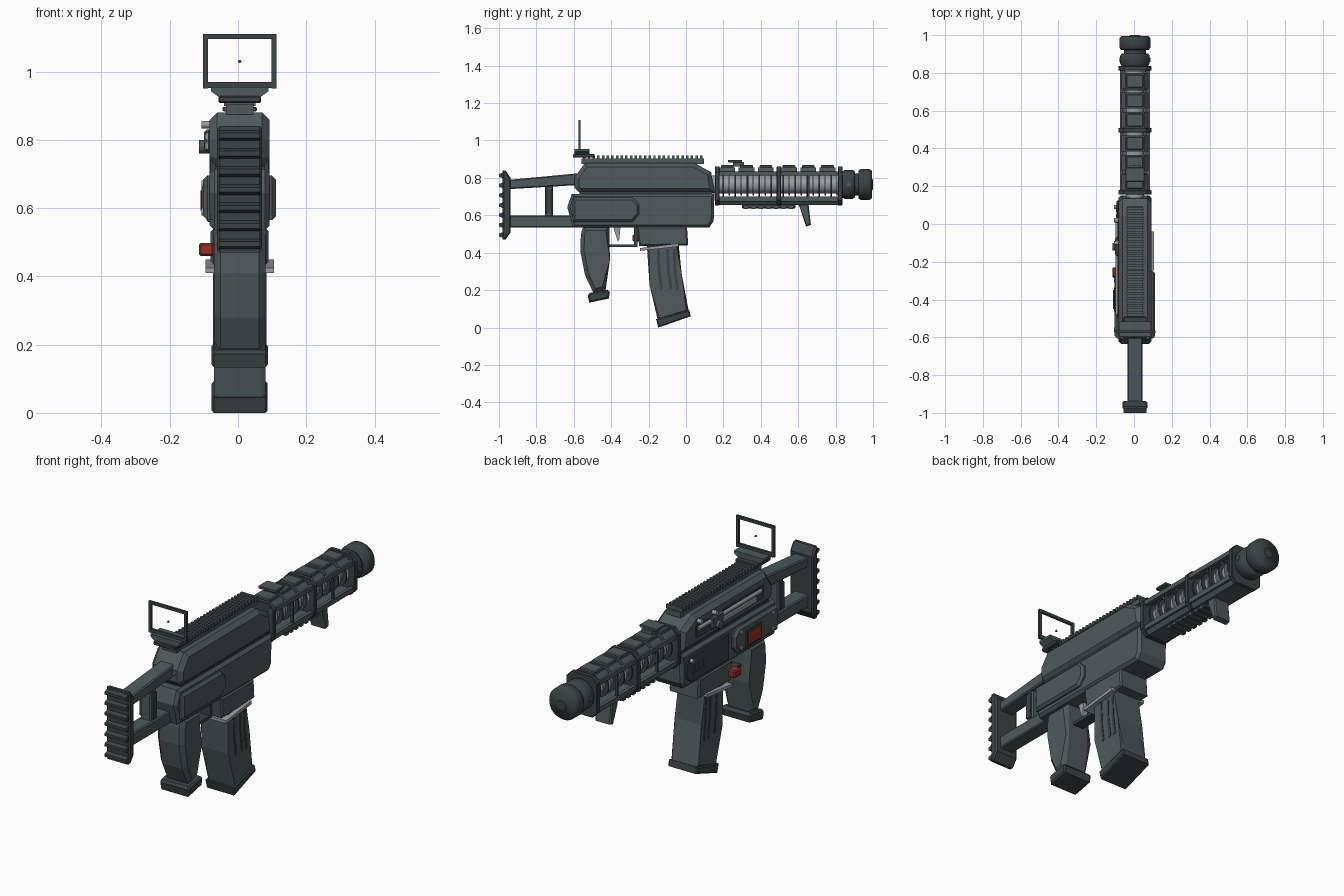
import bpy, bmesh, math
from mathutils import Vector, Matrix

cube = bpy.data.objects.get("Cube")
if cube:
    bpy.data.objects.remove(cube, do_unlink=True)

CX = 0.005  # centre plane of the body


def material(name, rgb):
    m = bpy.data.materials.new(name)
    m.use_nodes = True
    m.diffuse_color = (*rgb, 1)
    m.node_tree.nodes["Principled BSDF"].inputs["Base Color"].default_value = (*rgb, 1)
    return m


GUN = material("gunmetal", (0.08, 0.1, 0.106))
DARK = material("dark_gunmetal", (0.045, 0.055, 0.058))
STEEL = material("steel", (0.32, 0.34, 0.35))
RED = material("red", (0.3, 0.03, 0.02))


def finish(name, bm, mat):
    bmesh.ops.recalc_face_normals(bm, faces=bm.faces)
    me = bpy.data.meshes.new(name)
    bm.to_mesh(me)
    bm.free()
    me.materials.append(mat)
    ob = bpy.data.objects.new(name, me)
    bpy.context.collection.objects.link(ob)
    return ob


def prism(name, profile, a, b, mat=GUN, chamfer=0.0, axis="x"):
    """Extrude a (y,z) profile along x, or an (x,z) profile along y; chamfer the end caps."""
    place = (lambda p, t: (t, *p)) if axis == "x" else (lambda p, t: (p[0], t, p[1]))
    bm = bmesh.new()
    caps = [bm.faces.new([bm.verts.new(place(p, t)) for p in profile]) for t in (a, b)]
    rim = [e for f in caps for e in f.edges]
    n = len(profile)
    v0, v1 = list(caps[0].verts), list(caps[1].verts)
    for i in range(n):
        j = (i + 1) % n
        bm.faces.new((v0[i], v0[j], v1[j], v1[i]))
    if chamfer:
        bmesh.ops.bevel(bm, geom=rim, offset=chamfer, segments=1, affect="EDGES", clamp_overlap=True)
    return finish(name, bm, mat)


def box(name, x, y, z, mat=GUN, chamfer=0.0):
    bm = bmesh.new()
    bmesh.ops.create_cube(bm, size=1)
    for v in bm.verts:
        v.co = [(r[0] + r[1]) / 2 + c * (r[1] - r[0]) for r, c in zip((x, y, z), v.co)]
    if chamfer:
        bmesh.ops.bevel(bm, geom=bm.edges[:], offset=chamfer, segments=1, affect="EDGES")
    return finish(name, bm, mat)


def mid(half):
    return CX - half, CX + half


def lathe(name, profile, z, mat=GUN, x=CX, sides=32):
    """Spin a (y, radius) profile round an axis along y."""
    bm = bmesh.new()
    rings = []
    for y, r in profile:
        rings.append([bm.verts.new((x + r * math.cos(t), y, z + r * math.sin(t)))
                      for t in (2 * math.pi * k / sides for k in range(sides))])
    for r0, r1 in zip(rings, rings[1:]):
        for k in range(sides):
            bm.faces.new((r0[k], r0[k - 1], r1[k - 1], r1[k]))
    bm.faces.new(rings[0])
    bm.faces.new(rings[-1])
    for f in bm.faces:
        f.smooth = len(f.verts) == 4
    for e in bm.edges:
        e.smooth = e.calc_face_angle(0) < math.radians(35)
    return finish(name, bm, mat)


def knob(name, y, z, r, x0, x1, mat=GUN):
    """Short cylinder along x."""
    bm = bmesh.new()
    m = Matrix.Translation(((x0 + x1) / 2, y, z)) @ Matrix.Rotation(math.pi / 2, 4, "Y")
    bmesh.ops.create_cone(bm, cap_ends=True, segments=12, radius1=r, radius2=r,
                          depth=abs(x1 - x0), matrix=m)
    return finish(name, bm, mat)


# Shoulder stock
prism("butt_plate", [(-0.98, 0.84), (-0.965, 0.84), (-0.937, 0.8), (-0.937, 0.51),
                     (-0.965, 0.47), (-0.98, 0.47)], *mid(0.066), DARK, 0.008)
for i in range(7):
    z = 0.495 + i * 0.053
    prism("butt_ridge", [(-0.978, z - 0.016), (-1, z - 0.007), (-1, z + 0.007), (-0.978, z + 0.016)],
          *mid(0.06), DARK)
prism("upper_stock_bar", [(-0.945, 0.74), (-0.945, 0.79), (-0.57, 0.825), (-0.57, 0.762)], *mid(0.04), GUN, 0.006)
box("lower_stock_bar", mid(0.04), (-0.945, -0.58), (0.535, 0.6), GUN, 0.006)
box("stock_strut", mid(0.03), (-0.755, -0.71), (0.585, 0.77), GUN, 0.006)
box("strut_band", mid(0.038), (-0.748, -0.717), (0.61, 0.74), DARK)

# Receiver
prism("upper_receiver", [(-0.595, 0.805), (-0.54, 0.88), (0.045, 0.88), (0.135, 0.83), (0.152, 0.72),
                         (-0.57, 0.72), (-0.595, 0.745)], *mid(0.088), GUN, 0.022)
prism("receiver_seam", [(-0.57, 0.7), (-0.57, 0.735), (0.14, 0.735), (0.14, 0.7)], *mid(0.072), DARK)
prism("lower_receiver", [(-0.635, 0.645), (-0.61, 0.715), (0.152, 0.715), (0.148, 0.57), (0.125, 0.535),
                         (-0.605, 0.535)], *mid(0.088), GUN, 0.014)
panel = [(-0.605, 0.565), (-0.605, 0.695), (-0.285, 0.695), (-0.25, 0.66), (-0.25, 0.605), (-0.285, 0.565)]
prism("right_grip_panel", panel, 0.08, 0.112, GUN, 0.012)
prism("left_grip_panel", panel, -0.102, -0.07, GUN, 0.012)
prism("rear_cap", [(-0.6, 0.78), (-0.55, 0.865), (-0.5, 0.865), (-0.5, 0.78)], *mid(0.06), DARK)

# Fittings on the ejection side
lathe("charging_rod", [(-0.48, 0.012), (0.03, 0.012)], 0.81, STEEL, -0.085, 12)
box("charging_slot", (-0.088, -0.08), (-0.5, 0.04), (0.765, 0.83), DARK)
box("bolt_cover", (-0.098, -0.08), (-0.44, -0.16), (0.77, 0.795), STEEL, 0.004)
box("bolt_carrier", (-0.1, -0.08), (-0.17, -0.07), (0.765, 0.83), GUN, 0.008)
knob("charging_handle", -0.12, 0.78, 0.02, -0.115, -0.08)
for y, z in ((-0.1, 0.845), (0.02, 0.845), (-0.56, 0.67), (-0.56, 0.59), (-0.3, 0.67), (-0.3, 0.59), (0.09, 0.67)):
    knob("bolt_head", y, z, 0.011, -0.107, -0.08, STEEL)
prism("side_plate", [(-0.22, 0.56), (-0.22, 0.69), (0.1, 0.69), (0.125, 0.66), (0.125, 0.59), (0.09, 0.56)],
      -0.092, -0.08, DARK, 0.004)
for i in range(4):
    y = 0.08 - i * 0.03
    box("side_vent", (-0.096, -0.085), (y - 0.016, y), (0.6, 0.64), GUN)
box("selector_frame", (-0.107, -0.09), (-0.465, -0.335), (0.58, 0.665), DARK, 0.004)
box("selector_plate", (-0.11, -0.1), (-0.45, -0.35), (0.593, 0.652), RED)
box("release_button", (-0.115, -0.07), (-0.285, -0.23), (0.46, 0.498), RED, 0.006)

# Top rail
box("rail_base", mid(0.04), (-0.56, 0.095), (0.875, 0.904), GUN)
for i in range(26):
    y = -0.55 + i * 0.025
    box("rail_tooth", mid(0.046), (y, y + 0.013), (0.9, 0.921), GUN)

# Reflex sight
box("sight_clamp", mid(0.062), (-0.605, -0.49), (0.908, 0.928), DARK, 0.004)
prism("sight_base", [(CX - 0.06, 0.925), (CX - 0.084, 0.942), (CX - 0.084, 0.955), (CX + 0.084, 0.955),
                     (CX + 0.084, 0.942), (CX + 0.06, 0.925)], -0.595, -0.515, GUN, 0, "y")
Y = (-0.576, -0.564)
for s in (-1, 1):
    box("sight_side", sorted((CX + s * 0.108, CX + s * 0.093)), Y, (0.95, 1.11), DARK)
box("sight_top", mid(0.108), Y, (1.095, 1.11), DARK)
box("sight_bottom", mid(0.108), Y, (0.952, 0.97), DARK)
knob_dot = lathe("aiming_dot", [(-0.573, 0.005), (-0.567, 0.005)], 1.03, RED, CX, 10)

# Barrel with cooling rings
AXIS = 0.765
lathe("inner_barrel", [(0.13, 0.048), (0.85, 0.048)], AXIS, STEEL)
for i in range(20):
    y = 0.2 + i * 0.032
    r = 0.058 if i % 2 else 0.067
    lathe("cooling_ring", [(y - 0.004, r), (y + 0.004, r)], AXIS, STEEL if i % 2 else DARK, CX, 24)

# Handguard cage: frames, long rails, top plates, lower tray
def octagon(w, top, bottom, cut):
    return [(CX + s * a, z) for s, a, z in
            ((-1, w - cut, bottom), (-1, w, bottom + cut), (-1, w, top - cut), (-1, w - cut, top),
             (1, w - cut, top), (1, w, top - cut), (1, w, bottom + cut), (1, w - cut, bottom))]

for y in (0.155, 0.485, 0.812):
    prism("cage_frame", octagon(0.088, 0.862, 0.652, 0.03), y, y + 0.024, DARK, 0.003, "y")
for s in (-1, 1):
    xs = sorted((CX + s * 0.08, CX + s * 0.062))
    box("cage_upper_rail", xs, (0.155, 0.83), (0.812, 0.835), GUN)
    box("cage_lower_rail", xs, (0.155, 0.83), (0.675, 0.7), GUN)
    for y in (0.33, 0.655):
        box("cage_post", sorted((CX + s * 0.078, CX + s * 0.066)), (y - 0.005, y + 0.005), (0.69, 0.82), DARK)
for start in (0.178, 0.508):
    for k in range(3):
        y = start + k * 0.103
        prism("cage_top_plate", [(CX - 0.08, 0.825), (CX - 0.05, 0.855), (CX + 0.05, 0.855), (CX + 0.08, 0.825)],
              y, y + 0.085, GUN, 0, "y")
        box("raised_plate", mid(0.045), (y + 0.008, y + 0.077), (0.85, 0.868), GUN, 0.004)
prism("cage_tray", [(CX - 0.08, 0.69), (CX + 0.08, 0.69), (CX + 0.055, 0.655), (CX - 0.055, 0.655)],
      0.16, 0.83, GUN, 0, "y")
box("under_rail", mid(0.045), (0.3, 0.585), (0.637, 0.66), DARK, 0.004)
for i in range(7):
    y = 0.31 + i * 0.04
    box("under_rail_tooth", mid(0.05), (y, y + 0.022), (0.634, 0.65), GUN)
prism("foregrip", [(0.6, 0.66), (0.655, 0.66), (0.668, 0.548), (0.642, 0.54), (0.615, 0.64)],
      *mid(0.045), GUN, 0.006)
box("front_sight_foot", mid(0.03), (0.25, 0.31), (0.86, 0.885), GUN)
box("front_sight_plate", mid(0.05), (0.225, 0.3), (0.883, 0.897), GUN, 0.003)

# Muzzle
lathe("muzzle", [(0.82, 0.06), (0.835, 0.07), (0.85, 0.078), (0.89, 0.078), (0.903, 0.07), (0.903, 0.058),
                 (0.922, 0.058), (0.922, 0.074), (0.935, 0.083), (0.98, 0.083), (0.995, 0.072),
                 (0.995, 0.03), (1.0, 0.026)], AXIS, DARK)
for s in (-1, 1):
    knob("muzzle_pin", 0.87, AXIS, 0.012, CX + s * 0.07, CX + s * 0.083, GUN)

# Pistol grip and trigger
prism("grip", [(-0.55, 0.54), (-0.41, 0.54), (-0.407, 0.36), (-0.43, 0.2), (-0.495, 0.185), (-0.54, 0.28),
               (-0.565, 0.41), (-0.562, 0.5)], *mid(0.076), GUN, 0.02)
prism("grip_base", [(-0.525, 0.172), (-0.515, 0.185), (-0.42, 0.203), (-0.407, 0.19), (-0.413, 0.155),
                    (-0.518, 0.133)], *mid(0.083), DARK, 0.008)
prism("trigger", [(-0.39, 0.54), (-0.35, 0.54), (-0.357, 0.47), (-0.365, 0.46)], *mid(0.014), STEEL)
box("trigger_guard", mid(0.03), (-0.42, -0.26), (0.43, 0.445), DARK)
box("trigger_guard_post", mid(0.03), (-0.277, -0.26), (0.43, 0.54), DARK)

# Magazine well and magazine
prism("magazine_well", [(-0.265, 0.54), (-0.25, 0.435), (0.012, 0.44), (0.005, 0.54)], *mid(0.085), GUN, 0.008)
prism("magazine_lip", [(-0.245, 0.41), (-0.245, 0.425), (-0.04, 0.45), (-0.04, 0.433)], *mid(0.1), STEEL)
prism("magazine", [(-0.21, 0.45), (-0.04, 0.45), (-0.035, 0.285), (0.015, 0.085), (-0.15, 0.035), (-0.195, 0.23)],
      *mid(0.076), GUN, 0.012)
for s in (-1, 1):
    for y in (-0.155, -0.105, -0.07):
        xs = sorted((CX + s * 0.07, CX + s * 0.0785))
        prism("magazine_groove", [(y, 0.42), (y + 0.014, 0.42), (y + 0.018, 0.31), (y + 0.032, 0.21),
                                  (y + 0.018, 0.2), (y + 0.003, 0.31)], *xs, DARK)
prism("magazine_base", [(-0.16, 0.045), (0.018, 0.093), (0.025, 0.06), (-0.148, 0.0)], *mid(0.082), DARK, 0.006)
